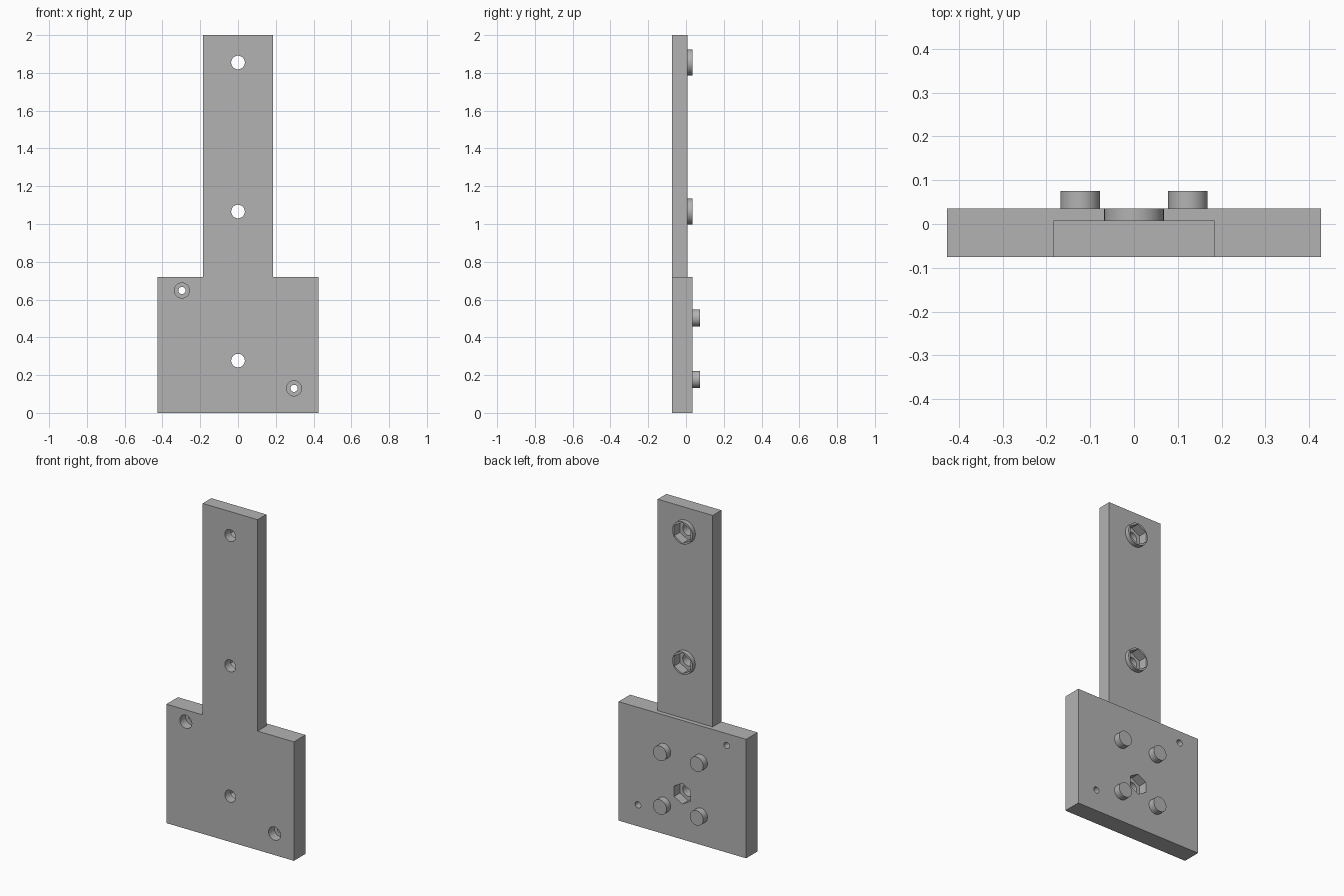
import bpy
import math

FRONT, STRIP_BACK, PLATE_BACK, PEG_TOP = -0.075, 0.008, 0.035, 0.075
PLATE_TOP = 0.72
BOLTS = [(0, 0.277), (0, 1.066), (0, 1.855)]
SCREWS = [(-0.297, 0.648), (0.297, 0.13)]

if "Cube" in bpy.data.objects:
    bpy.data.objects.remove(bpy.data.objects["Cube"], do_unlink=True)

# Single grey plastic
grey = bpy.data.materials.new("grey_plastic")
grey.use_nodes = True
colour = (0.45, 0.45, 0.45, 1)
grey.diffuse_color = colour
grey.node_tree.nodes["Principled BSDF"].inputs["Base Color"].default_value = colour


def box(name, half_width, y0, y1, z0, z1):
    bpy.ops.mesh.primitive_cube_add(size=1, location=(0, (y0 + y1) / 2, (z0 + z1) / 2))
    ob = bpy.context.object
    ob.name = name
    ob.scale = (2 * half_width, y1 - y0, z1 - z0)
    bpy.ops.object.transform_apply(location=True, rotation=True, scale=True)
    ob.data.materials.append(grey)
    return ob


def rod(name, spot, radius, y0, y1, sides=48):
    """Prism along y; a six-sided one has corners at top and bottom."""
    bpy.ops.mesh.primitive_cylinder_add(
        vertices=sides, radius=radius, depth=y1 - y0,
        location=(spot[0], (y0 + y1) / 2, spot[1]), rotation=(math.pi / 2, 0, 0))
    ob = bpy.context.object
    ob.name = name
    bpy.ops.object.transform_apply(location=True, rotation=True, scale=True)
    ob.data.materials.append(grey)
    return ob


def combine(target, tool, operation):
    mod = target.modifiers.new("combine", "BOOLEAN")
    mod.operation, mod.solver, mod.object = operation, "EXACT", tool
    bpy.context.view_layer.objects.active = target
    bpy.ops.object.modifier_apply(modifier=mod.name)
    bpy.data.objects.remove(tool, do_unlink=True)


# Wide plate with the tall strip rising from it
bracket = box("mounting_bracket", 0.427, FRONT, PLATE_BACK, 0, PLATE_TOP)
combine(bracket, box("strip", 0.184, FRONT, STRIP_BACK, PLATE_TOP - 0.1, 2), "UNION")

# Round bosses on the strip and four locating pegs on the plate
for spot in BOLTS[1:]:
    combine(bracket, rod("boss", spot, 0.068, STRIP_BACK - 0.02, PLATE_BACK), "UNION")
for x in (-0.123, 0.123):
    for z in (0.178, 0.503):
        combine(bracket, rod("peg", (x, z), 0.045, PLATE_BACK - 0.02, PEG_TOP), "UNION")

# Bolt holes with hexagonal nut pockets at the back
for spot in BOLTS:
    combine(bracket, rod("bolt_hole", spot, 0.036, FRONT - 0.1, 0.1), "DIFFERENCE")
    combine(bracket, rod("nut_pocket", spot, 0.063, -0.02, 0.1, 6), "DIFFERENCE")

# Corner screw holes, counterbored at the front
for spot in SCREWS:
    combine(bracket, rod("screw_hole", spot, 0.019, FRONT - 0.1, 0.1), "DIFFERENCE")
    combine(bracket, rod("counterbore", spot, 0.04, FRONT - 0.1, -0.02), "DIFFERENCE")

# Smooth round walls, crisp edges
bpy.ops.object.select_all(action="DESELECT")
bracket.select_set(True)
bpy.context.view_layer.objects.active = bracket
bpy.ops.object.shade_smooth_by_angle(angle=math.radians(30))
